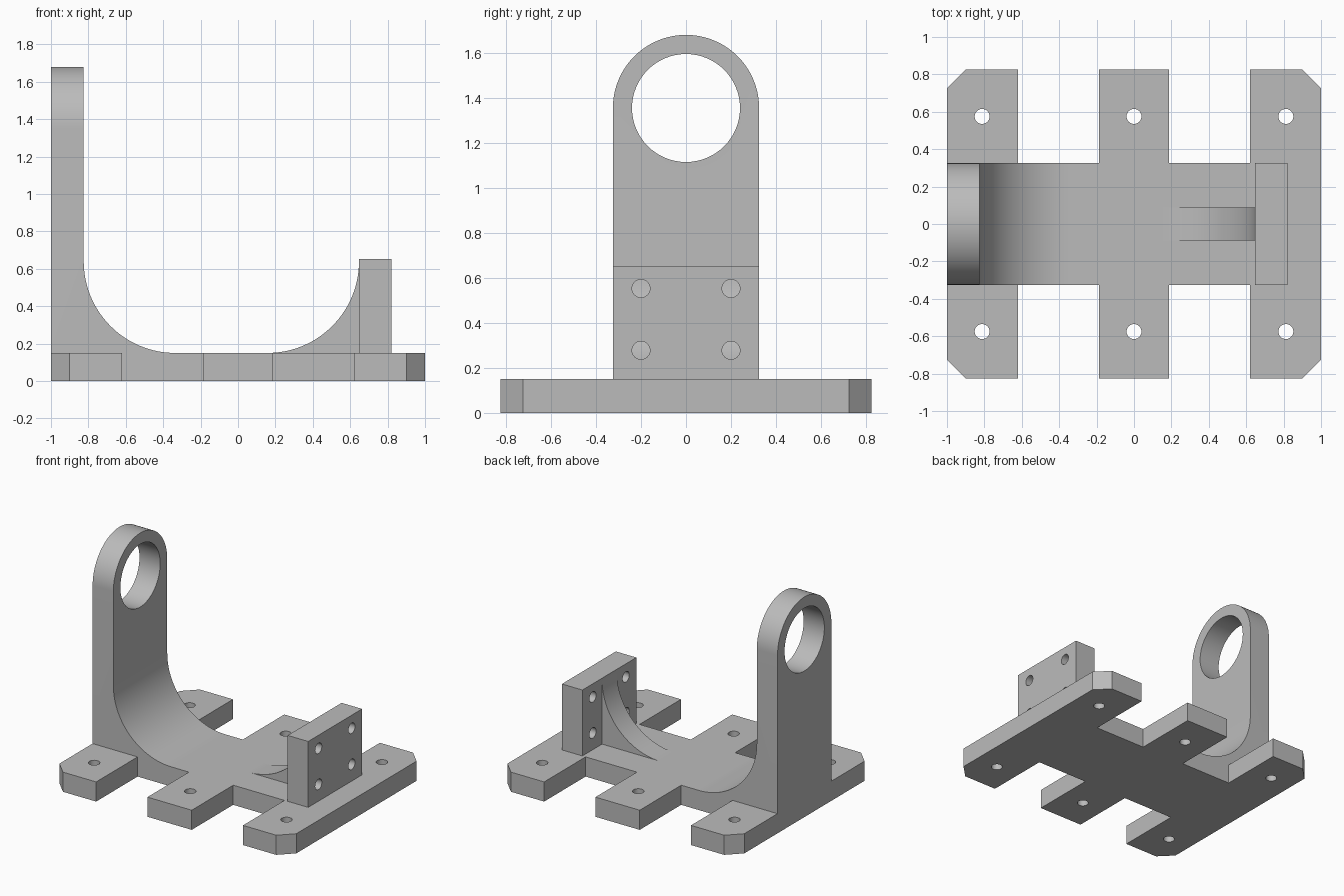
import bpy, bmesh
from math import sin, cos, pi, radians
from mathutils import Vector

cube = bpy.data.objects.get("Cube")
if cube:
    bpy.data.objects.remove(cube)

grey = bpy.data.materials.new("plain grey")
grey.use_nodes = True
grey.diffuse_color = (0.5, 0.5, 0.5, 1)
grey.node_tree.nodes["Principled BSDF"].inputs["Base Color"].default_value = (0.5, 0.5, 0.5, 1)

HALF = 0.325     # half width of the spine and uprights
BASE = 0.15      # base thickness
FILLET = 0.49    # radius of the big fillets


def arc(cx, cy, r, start, end, n=32):
    """Points on an arc, angles in degrees."""
    angles = [radians(start + (end - start) * i / n) for i in range(n + 1)]
    return [(cx + r * cos(a), cy + r * sin(a)) for a in angles]


def extrude(name, outline, axis, low, high):
    """Solid from a 2D outline, extruded along x, y or z."""
    def place(p, d):
        return {"x": (d, p[0], p[1]), "y": (p[0], d, p[1]), "z": (p[0], p[1], d)}[axis]
    bm = bmesh.new()
    face = bm.faces.new([bm.verts.new(place(p, low)) for p in outline])
    result = bmesh.ops.extrude_face_region(bm, geom=[face])
    verts = [g for g in result["geom"] if isinstance(g, bmesh.types.BMVert)]
    bmesh.ops.translate(bm, verts=verts, vec=Vector(place((0, 0), high - low)))
    bmesh.ops.recalc_face_normals(bm, faces=bm.faces)
    mesh = bpy.data.meshes.new(name)
    bm.to_mesh(mesh)
    bm.free()
    mesh.materials.append(grey)
    obj = bpy.data.objects.new(name, mesh)
    bpy.context.collection.objects.link(obj)
    return obj


def combine(obj, tool, operation):
    """Apply a boolean and discard the tool."""
    mod = obj.modifiers.new("cut", "BOOLEAN")
    mod.operation = operation
    mod.solver = "EXACT"
    mod.object = tool
    bpy.context.view_layer.objects.active = obj
    bpy.ops.object.modifier_apply(modifier=mod.name)
    bpy.data.objects.remove(tool)


def drill(obj, axis, cx, cy, r, low, high):
    circle = arc(cx, cy, r, 0, 360, 64 if r > 0.1 else 32)[:-1]
    combine(obj, extrude("drill", circle, axis, low, high), "DIFFERENCE")


# Base plate: quarter of the left edge mirrored into a full outline
back = [(1, 0.725), (0.9, 0.825), (0.62, 0.825), (0.62, HALF), (0.187, HALF), (0.187, 0.825)]
back += [(-x, y) for x, y in reversed(back)]
base = extrude("base_plate", back + [(x, -y) for x, y in reversed(back)], "z", 0, BASE)
for x in (-0.812, 0, 0.812):
    for y in (-0.575, 0.575):
        drill(base, "z", x, y, 0.04, -0.1, 0.3)

# Tall upright: filleted side profile trimmed to a round-topped front
side = [(-1, BASE)] + arc(-0.335, BASE + FILLET, FILLET, 270, 180) + [(-0.825, 1.8), (-1, 1.8)]
upright = extrude("ring_upright", side, "y", -0.5, 0.5)
arch = [(-HALF, 0), (HALF, 0)] + arc(0, 1.355, HALF, 0, 180, 48)
combine(upright, extrude("arch", arch, "x", -1.2, 0), "INTERSECT")
drill(upright, "x", 0, 1.355, 0.24, -1.2, -0.5)

# Short mounting plate with four holes
block = [(-HALF, BASE), (HALF, BASE), (HALF, 0.653), (-HALF, 0.653)]
plate = extrude("mounting_plate", block, "x", 0.647, 0.82)
for y in (-0.2, 0.2):
    for z in (0.278, 0.553):
        drill(plate, "x", y, z, 0.04, 0.5, 1)

# Curved rib bracing the mounting plate
rib_side = [(0.647, BASE)] + arc(0.157, BASE + FILLET, FILLET, 360, 270)
rib = extrude("curved_rib", rib_side, "y", -0.088, 0.088)

# Smooth the round surfaces, keep the edges crisp
bpy.ops.object.select_all(action="DESELECT")
for part in (base, upright, plate, rib):
    part.select_set(True)
bpy.context.view_layer.objects.active = base
bpy.ops.object.shade_smooth_by_angle(angle=radians(30))
